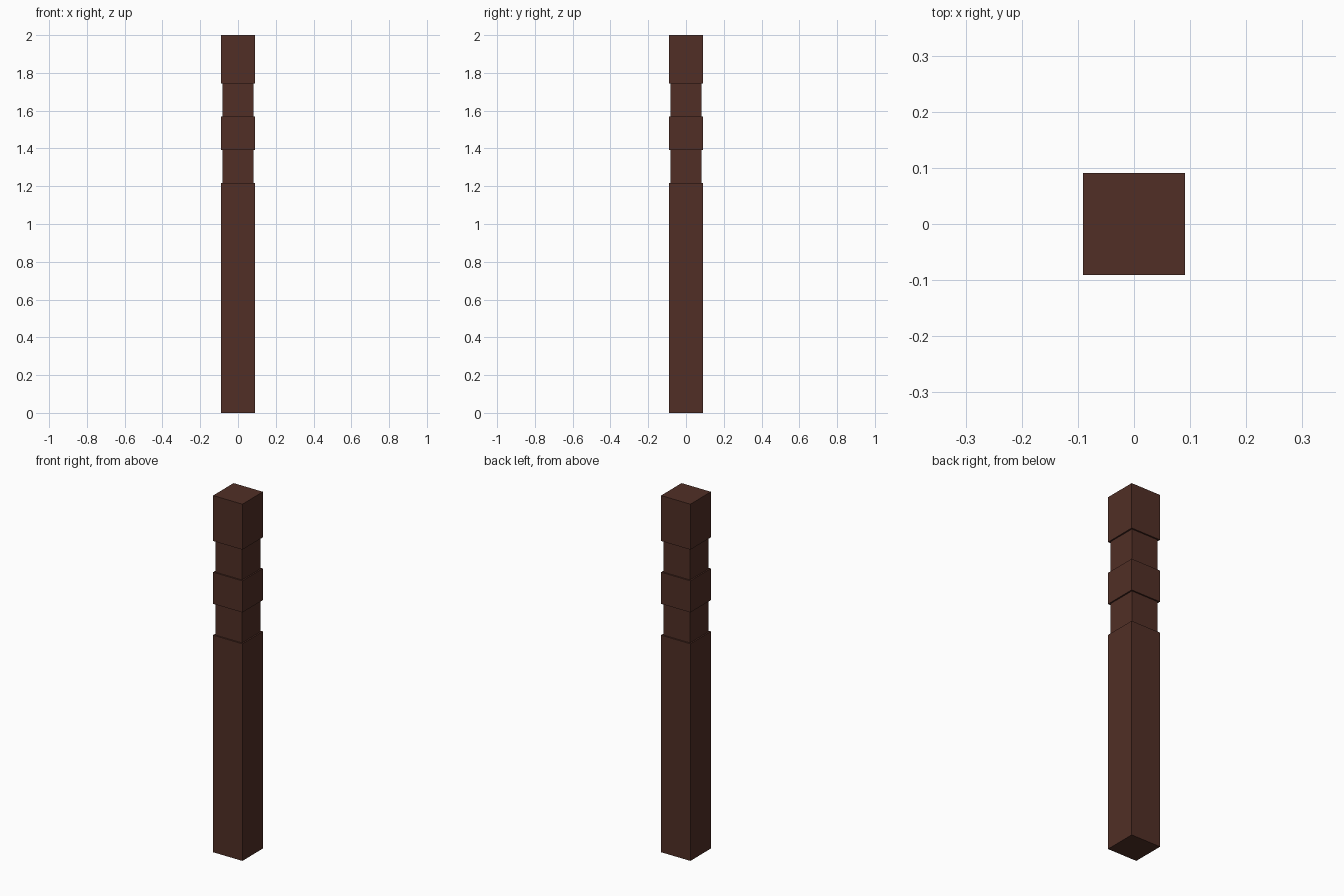
import bpy, bmesh

if "Cube" in bpy.data.objects:
    bpy.data.objects.remove(bpy.data.objects["Cube"])

# Dark wood colour
wood = bpy.data.materials.new("dark brown wood")
wood.diffuse_color = (0.082, 0.028, 0.019, 1.0)
wood.use_nodes = True
wood.node_tree.nodes["Principled BSDF"].inputs["Base Color"].default_value = wood.diffuse_color

# Square post with two shallow grooves: (half width, height) profile
W, G = 0.091, 0.083
profile = [(W, 0), (W, 1.217), (G, 1.217), (G, 1.393), (W, 1.393),
           (W, 1.57), (G, 1.57), (G, 1.745), (W, 1.745), (W, 2.0)]

bm = bmesh.new()
rings = [[bm.verts.new((sx * h, sy * h, z))
          for sx, sy in ((-1, -1), (1, -1), (1, 1), (-1, 1))]
         for h, z in profile]
for a, b in zip(rings, rings[1:]):
    for i in range(4):
        j = (i + 1) % 4
        bm.faces.new((a[i], a[j], b[j], b[i]))

# End caps
bm.faces.new(rings[0][::-1])
bm.faces.new(rings[-1])
bmesh.ops.recalc_face_normals(bm, faces=bm.faces)

mesh = bpy.data.meshes.new("grooved_post")
bm.to_mesh(mesh)
bm.free()
mesh.materials.append(wood)
post = bpy.data.objects.new("grooved_post", mesh)
bpy.context.collection.objects.link(post)
